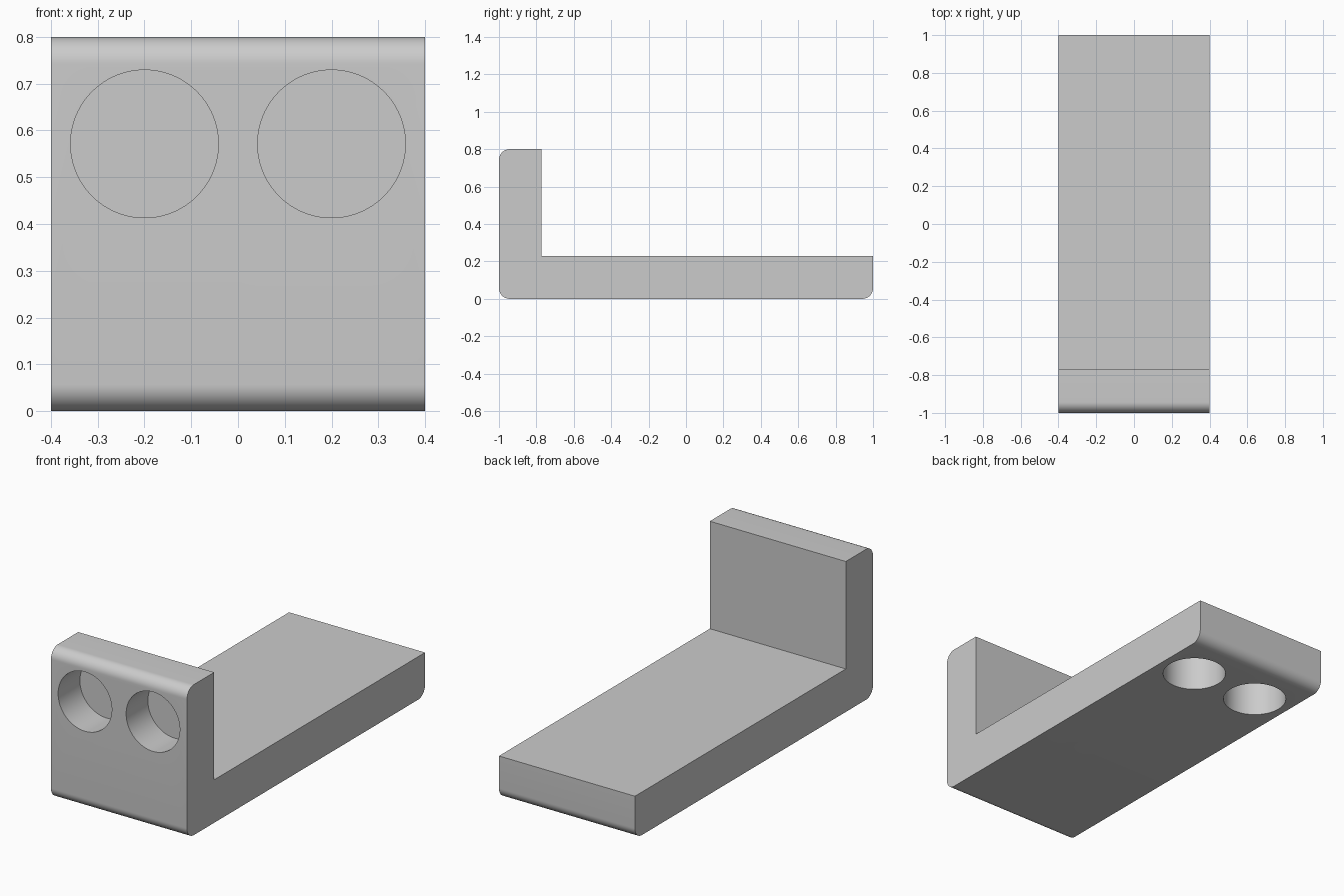
import bpy
import bmesh
import math

cube = bpy.data.objects.get("Cube")
if cube:
    bpy.data.objects.remove(cube, do_unlink=True)

HALF_WIDTH = 0.4
WALL = 0.2286
HEIGHT = 0.8
FILLET = 0.057
HOLE_RADIUS = 0.158
HOLE_DEPTH = 0.183

grey = bpy.data.materials.new("plain grey")
grey.use_nodes = True
colour = (0.6, 0.6, 0.6, 1)
grey.diffuse_color = colour
grey.node_tree.nodes["Principled BSDF"].inputs["Base Color"].default_value = colour

# L-shaped side profile, extruded across the width
profile = [(-1, 0), (1, 0), (1, WALL), (WALL - 1, WALL), (WALL - 1, HEIGHT), (-1, HEIGHT)]
bm = bmesh.new()
side = bm.faces.new([bm.verts.new((-HALF_WIDTH, y, z)) for y, z in profile])
swept = bmesh.ops.extrude_face_region(bm, geom=[side])["geom"]
bmesh.ops.translate(bm, vec=(2 * HALF_WIDTH, 0, 0),
                    verts=[v for v in swept if isinstance(v, bmesh.types.BMVert)])
bmesh.ops.recalc_face_normals(bm, faces=bm.faces)

# Rounded outer corners: both along the bottom and the front top one
rounded = {(-1, 0), (1, 0), (-1, HEIGHT)}
edges = [e for e in bm.edges
         if abs(e.verts[0].co.x - e.verts[1].co.x) > HALF_WIDTH
         and any(math.dist(e.verts[0].co.yz, p) < 0.001 for p in rounded)]
bmesh.ops.bevel(bm, geom=edges, offset=FILLET, segments=12, profile=0.5, affect='EDGES')
mesh = bpy.data.meshes.new("angle_bracket")
bm.to_mesh(mesh)
bm.free()
mesh.materials.append(grey)
bracket = bpy.data.objects.new("angle_bracket", mesh)
bpy.context.collection.objects.link(bracket)


def cut_hole(name, location, rotation):
    """Sink a flat-bottomed round pocket, centred on a surface point."""
    bpy.ops.mesh.primitive_cylinder_add(vertices=96, radius=HOLE_RADIUS,
                                        depth=2 * HOLE_DEPTH,
                                        location=location, rotation=rotation)
    cutter = bpy.context.object
    cutter.name = name
    cutter.data.materials.append(grey)
    cutter.hide_render = True
    mod = bracket.modifiers.new(name, 'BOOLEAN')
    mod.operation = 'DIFFERENCE'
    mod.solver = 'EXACT'
    mod.object = cutter
    bpy.context.view_layer.objects.active = bracket
    bpy.ops.object.modifier_apply(modifier=mod.name)
    bpy.data.objects.remove(cutter, do_unlink=True)


# Pairs of pockets in the upright's front and under the back end of the base
for label, x in (("right", -0.2), ("left", 0.2)):
    cut_hole(label + "_front_pocket", (x, -1, 0.5714), (math.pi / 2, 0, 0))
    cut_hole(label + "_bottom_pocket", (x, 0.7143, 0), (0, 0, 0))

bpy.ops.object.select_all(action='DESELECT')
bracket.select_set(True)
bpy.context.view_layer.objects.active = bracket
bpy.ops.object.shade_smooth_by_angle(angle=math.radians(30))
